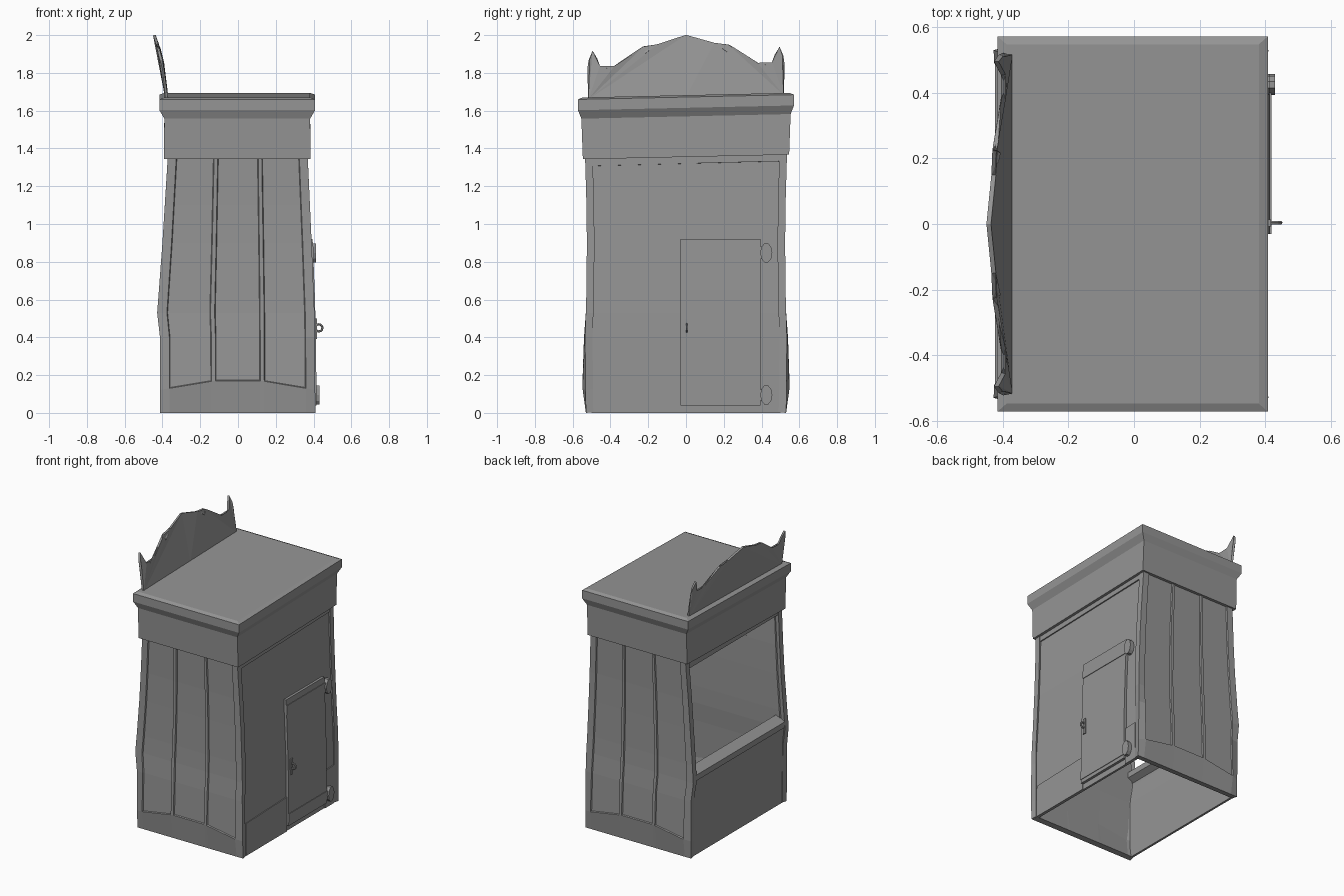
import bpy, bmesh, math

old = bpy.data.objects.get("Cube")
if old:
    bpy.data.objects.remove(old, do_unlink=True)

grey = bpy.data.materials.new("plain_grey")
grey.use_nodes = True
GREY = (0.3, 0.3, 0.3, 1)
grey.diffuse_color = GREY
grey.node_tree.nodes["Principled BSDF"].inputs["Base Color"].default_value = GREY

TILT = 0.022  # the roof and crest lean slightly up towards the back


def finish(name, bm, thick=0.0, offset=-1.0):
    mesh = bpy.data.meshes.new(name)
    bm.to_mesh(mesh)
    bm.free()
    mesh.materials.append(grey)
    obj = bpy.data.objects.new(name, mesh)
    bpy.context.collection.objects.link(obj)
    if thick:
        mod = obj.modifiers.new("thickness", 'SOLIDIFY')
        mod.thickness = thick
        mod.offset = offset
    return obj


def lerp(table, z):
    for (z0, a), (z1, b) in zip(table, table[1:]):
        if z <= z1:
            return a + (b - a) * (z - z0) / (z1 - z0)
    return table[-1][1]


# Outward bow of the walls: (height, distance from the centre)
DOOR_SIDE = [(0, .41), (.5, .406), (.9, .39), (1.38, .368)]
STAGE_SIDE = [(0, .412), (.4, .413), (.53, .428), (.87, .402), (1.38, .37)]
END_WALL = [(0, .53), (.15, .532), (.4, .534), (.65, .527), (1, .524), (1.38, .535)]
ROWS = [0, .15, .4, .53, .65, .9, 1.1, 1.38]


def sheet(name, us, vs, point, thick, flip=False, panels=()):
    """Grid of faces through point(u, v), given thickness; panel columns are sunk."""
    bm = bmesh.new()
    grid = [[bm.verts.new(point(u, v)) for v in vs] for u in us]
    sunk = {i: [] for i in panels}
    for i in range(len(us) - 1):
        for j in range(len(vs) - 1):
            quad = [grid[i][j], grid[i + 1][j], grid[i + 1][j + 1], grid[i][j + 1]]
            face = bm.faces.new(quad[::-1] if flip else quad)
            if i in sunk and j > 0:
                sunk[i].append(face)
    bm.normal_update()
    for faces in sunk.values():
        bmesh.ops.inset_region(bm, faces=faces, thickness=.004, depth=-.008,
                               use_boundary=True, use_even_offset=True)
    return finish(name, bm, thick)


# End walls with three sunk panels above a bulging plinth
def end_point(side):
    def point(u, v):
        x = u * lerp(DOOR_SIDE if u > 0 else STAGE_SIDE, v)
        y, z = lerp(END_WALL, v), v
        if v == .15:
            z = .17 - .04 * max(0, (abs(u) - .3) / .58)
        if .1 < v < .5 and abs(u) < .95:
            y += .016 if v < .2 else .006
        return x, side * y, z
    return point


COLUMNS = [-1, -.88, -.34, -.29, .29, .34, .88, 1]
for label, side in (("front", -1), ("back", 1)):
    sheet(label + "_wall", COLUMNS, ROWS, end_point(side), .04, side > 0, (1, 3, 5))


# Door side: wall, skirting, door and straps follow the same bow
def on_door_side(out, slope=0.0):
    return lambda y, z: (lerp(DOOR_SIDE, z) + out, y, z + (slope * y if z > .2 else 0))


def on_stage_side(out):
    return lambda y, z: (-lerp(STAGE_SIDE, z) - out, y, z)


sheet("door_side_wall", [-.5, .5], ROWS, on_door_side(-.012), .015)
sheet("skirting_left", [-.485, -.03], [0, .24], on_door_side(-.006, .03), .015)
sheet("skirting_right", [.39, .49], [0, .25], on_door_side(-.006, .03), .015)
sheet("door", [-.03, .395], [.04, .4, .65, .92], on_door_side(.006), .02)
sheet("door_side_trim", [-.5, .5], [1.32, 1.38], on_door_side(-.004, .025), .015)
for label, low, high in (("lower", .065, .125), ("upper", .815, .88)):
    sheet(label + "_strap", [-.03, .4], [low, high], on_door_side(.01), .012)
    mid = (low + high) / 2
    bpy.ops.mesh.primitive_cylinder_add(
        vertices=10, radius=1, depth=1,
        location=(lerp(DOOR_SIDE, mid) + .006, .425, mid),
        rotation=(0, math.pi / 2, 0))
    hinge = bpy.context.object
    hinge.name = label + "_hinge"
    hinge.scale = (.053, .032, .03)
    hinge.data.materials.append(grey)

# Door handle: a small plate with a ring
sheet("handle_plate", [-.008, .014], [.39, .5], on_door_side(.012), .012)
bpy.ops.mesh.primitive_torus_add(
    major_segments=12, minor_segments=6, major_radius=.019, minor_radius=.006,
    location=(.428, .004, .45), rotation=(math.pi / 2, 0, 0))
ring = bpy.context.object
ring.name = "handle_ring"
ring.data.materials.append(grey)

# Stage side: low front panel and the lintel over the opening
sheet("stage_panel", [-.5, .5], [0, .4, .53, .57], on_stage_side(-.01), .015, True)
sheet("stage_lintel", [-.5, .5], [1.31, 1.38], on_stage_side(-.006), .02, True)

# Sloping counter under the opening
bm = bmesh.new()
profile = [(-.424, .535), (-.424, .575), (-.36, .61), (-.36, .57)]
ends = [[bm.verts.new((x, y, z)) for x, z in profile] for y in (-.495, .495)]
for k in range(4):
    n = (k + 1) % 4
    bm.faces.new((ends[0][k], ends[0][n], ends[1][n], ends[1][k]))
for end in ends:
    bm.faces.new(end)
bmesh.ops.recalc_face_normals(bm, faces=bm.faces)
finish("counter", bm)

# Frieze, cornice and roof lofted through rectangles, hollow beneath
RINGS = [(.35, .51, 1.6), (.35, .51, 1.355), (.388, .546, 1.355), (.386, .554, 1.57),
         (.412, .572, 1.615), (.412, .572, 1.672), (.385, .548, 1.682)]
bm = bmesh.new()
loops = [[bm.verts.new((sx * a - .004, sy * b, z + TILT * sy * b))
          for sx, sy in ((-1, -1), (1, -1), (1, 1), (-1, 1))] for a, b, z in RINGS]
for lo, hi in zip(loops, loops[1:]):
    for k in range(4):
        n = (k + 1) % 4
        bm.faces.new((lo[k], lo[n], hi[n], hi[k]))
bm.faces.new(loops[0])
bm.faces.new(loops[-1])
bmesh.ops.recalc_face_normals(bm, faces=bm.faces)
finish("frieze_and_roof", bm)

# Scalloped crest that curls outward as it rises
HALF = [(.15, 1.955), (.19, 1.925), (.217, 1.905), (.225, 1.945), (.25, 1.927),
        (.38, 1.845), (.42, 1.832), (.455, 1.845), (.473, 1.885), (.495, 1.928),
        (.513, 1.88), (.517, 1.83), (.517, 1.67)]
outline = [(-y, z) for y, z in reversed(HALF)] + [(0, 2.0)] + HALF + [(0, 1.67)]
bm = bmesh.new()
crest = bm.faces.new([bm.verts.new((0, y, z)) for y, z in outline])
bmesh.ops.triangulate(bm, faces=[crest])
for v in bm.verts:
    rise = max(0, (v.co.z - 1.68) / .32)
    v.co.x = -.377 - .066 * rise ** 1.7
    v.co.z += TILT * v.co.y
finish("crest", bm, .014, 0)
